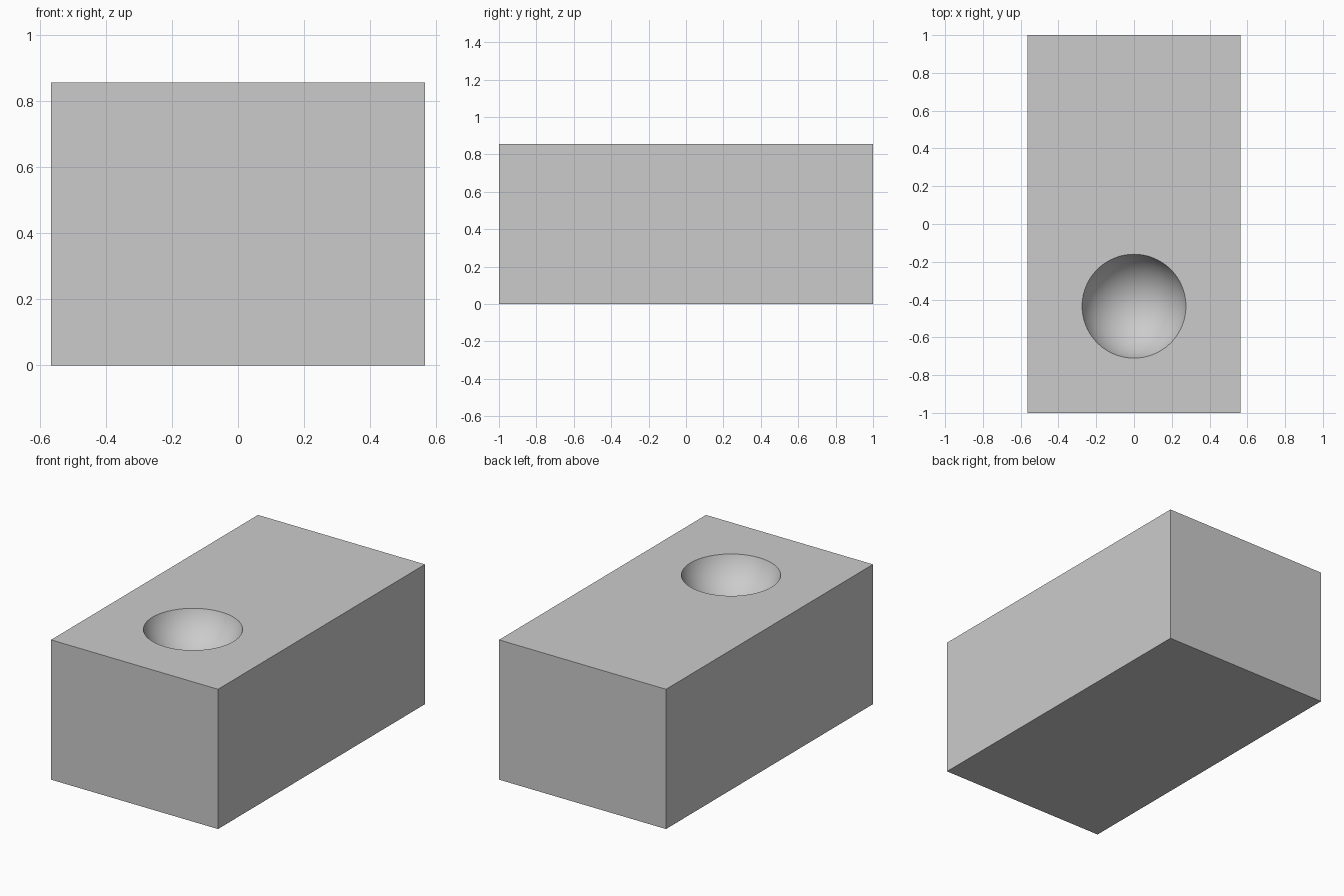
import bpy
import math

if "Cube" in bpy.data.objects:
    bpy.data.objects.remove(bpy.data.objects["Cube"])

WIDTH, LENGTH, HEIGHT = 1.13, 2.0, 0.855
RIM, HOLE_Y = 0.275, -0.435      # dimple rim radius and position
BALL = 0.29                      # radius of the ball that hollows the dimple

# Solid block
bpy.ops.mesh.primitive_cube_add(size=1, location=(0, 0, HEIGHT / 2))
block = bpy.context.object
block.name = "block"
block.scale = (WIDTH, LENGTH, HEIGHT)
bpy.ops.object.transform_apply(location=True, rotation=False, scale=True)

# Ball cutter sitting partly above the top face
rise = math.sqrt(BALL ** 2 - RIM ** 2)
bpy.ops.mesh.primitive_uv_sphere_add(segments=96, ring_count=48, radius=BALL,
                                     location=(0, HOLE_Y, HEIGHT + rise))
cutter = bpy.context.object
cutter.name = "dimple_cutter"
cutter.hide_render = True

# Hollow out the rounded dimple
cut = block.modifiers.new("dimple", 'BOOLEAN')
cut.operation = 'DIFFERENCE'
cut.solver = 'EXACT'
cut.object = cutter
bpy.ops.object.select_all(action='DESELECT')
block.select_set(True)
bpy.context.view_layer.objects.active = block
bpy.ops.object.modifier_apply(modifier=cut.name)
bpy.data.objects.remove(cutter, do_unlink=True)

# Smooth bowl, crisp block edges
bpy.ops.object.shade_smooth_by_angle(angle=math.radians(30))
